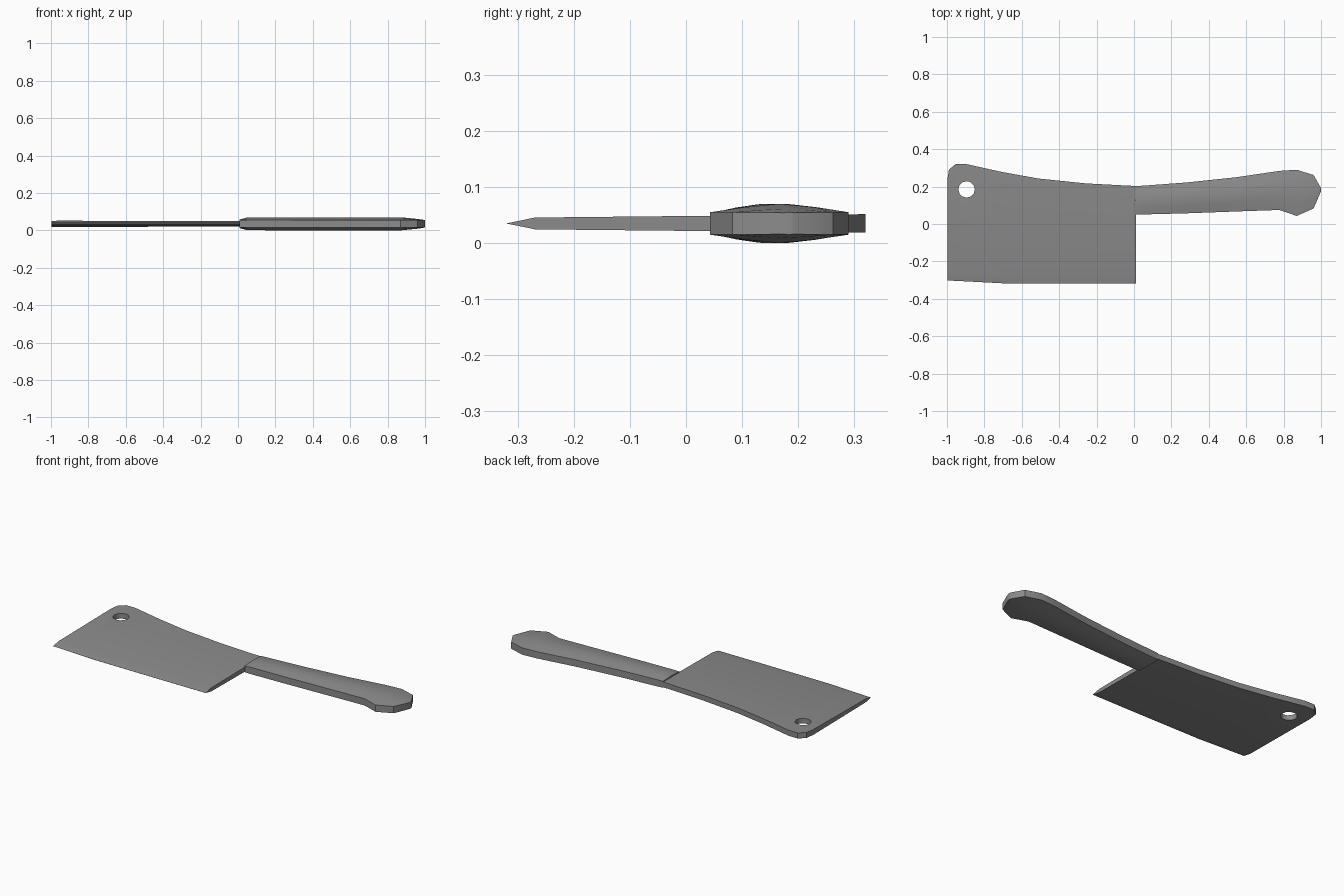
import bpy, bmesh, math

cube = bpy.data.objects.get("Cube")
if cube:
    bpy.data.objects.remove(cube, do_unlink=True)

MID = 0.035  # height of the horizontal symmetry plane

steel = bpy.data.materials.new("grey steel")
steel.use_nodes = True
GREY = (0.26, 0.26, 0.26, 1)
steel.diffuse_color = GREY
steel.node_tree.nodes["Principled BSDF"].inputs["Base Color"].default_value = GREY


def loft(name, rings):
    """Skin equal-length rings of points and cap both ends."""
    bm = bmesh.new()
    rows = [[bm.verts.new(p) for p in ring] for ring in rings]
    n = len(rows[0])
    for a, b in zip(rows, rows[1:]):
        for i in range(n):
            j = (i + 1) % n
            bm.faces.new((a[i], a[j], b[j], b[i]))
    bm.faces.new(rows[0])
    bm.faces.new(rows[-1])
    bmesh.ops.remove_doubles(bm, verts=bm.verts, dist=0.0001)
    bmesh.ops.recalc_face_normals(bm, faces=bm.faces)
    mesh = bpy.data.meshes.new(name)
    bm.to_mesh(mesh)
    bm.free()
    mesh.materials.append(steel)
    obj = bpy.data.objects.new(name, mesh)
    bpy.context.collection.objects.link(obj)
    return obj


def ring(x, half):
    """Mirror an upper half section of (y, half thickness) about MID."""
    upper = [(x, y, MID + h) for y, h in half]
    lower = [(x, y, MID - h) for y, h in reversed(half)]
    return upper + lower


def activate(obj):
    bpy.ops.object.select_all(action='DESELECT')
    obj.select_set(True)
    bpy.context.view_layer.objects.active = obj


# Blade: columns of (x, cutting edge y, spine y)
columns = [(-0.998, -0.302, 0.235), (-0.99, -0.302, 0.29), (-0.954, -0.304, 0.32),
           (-0.895, -0.307, 0.32), (-0.705, -0.317, 0.278), (-0.51, -0.318, 0.243),
           (-0.257, -0.319, 0.217), (0.012, -0.319, 0.203)]


def thickness(y):
    return 0.0105 + 0.0102 * (y + 0.27)


blade = loft("blade", [
    ring(x, [(edge, 0.0003), (edge + 0.05, 0.0105), (spine, thickness(spine))])
    for x, edge, spine in columns])

# Hanging hole through the blade corner
bpy.ops.mesh.primitive_cylinder_add(vertices=12, radius=0.044, depth=0.3,
                                    location=(-0.895, 0.185, MID))
cutter = bpy.context.object
cutter.hide_render = True
cutter.data.materials.append(steel)
hole = blade.modifiers.new("hole", 'BOOLEAN')
hole.operation = 'DIFFERENCE'
hole.solver = 'EXACT'
hole.object = cutter
activate(blade)
bpy.ops.object.modifier_apply(modifier="hole")
bpy.data.objects.remove(cutter, do_unlink=True)

# Handle: stations of (x, front y, back y, rim half height, ridge half height)
stations = [(0.008, 0.05, 0.203, 0.019, 0.023), (0.05, 0.051, 0.205, 0.02, 0.034),
            (0.28, 0.057, 0.222, 0.02, 0.035), (0.547, 0.067, 0.25, 0.02, 0.035),
            (0.777, 0.075, 0.284, 0.02, 0.035), (0.87, 0.043, 0.29, 0.02, 0.035),
            (0.96, 0.083, 0.262, 0.02, 0.026), (1.0, 0.175, 0.192, 0.019, 0.02)]
# How far across the section, and how far up from rim to ridge
ARCH = [(0, 0), (0.25, 0.6), (0.5, 1), (0.75, 0.6), (1, 0)]

handle = loft("handle", [
    ring(x, [(y0 + (y1 - y0) * t, rim + (ridge - rim) * s) for t, s in ARCH])
    for x, y0, y1, rim, ridge in stations])

for part in (blade, handle):
    activate(part)
    bpy.ops.object.shade_smooth_by_angle(angle=math.radians(35))
